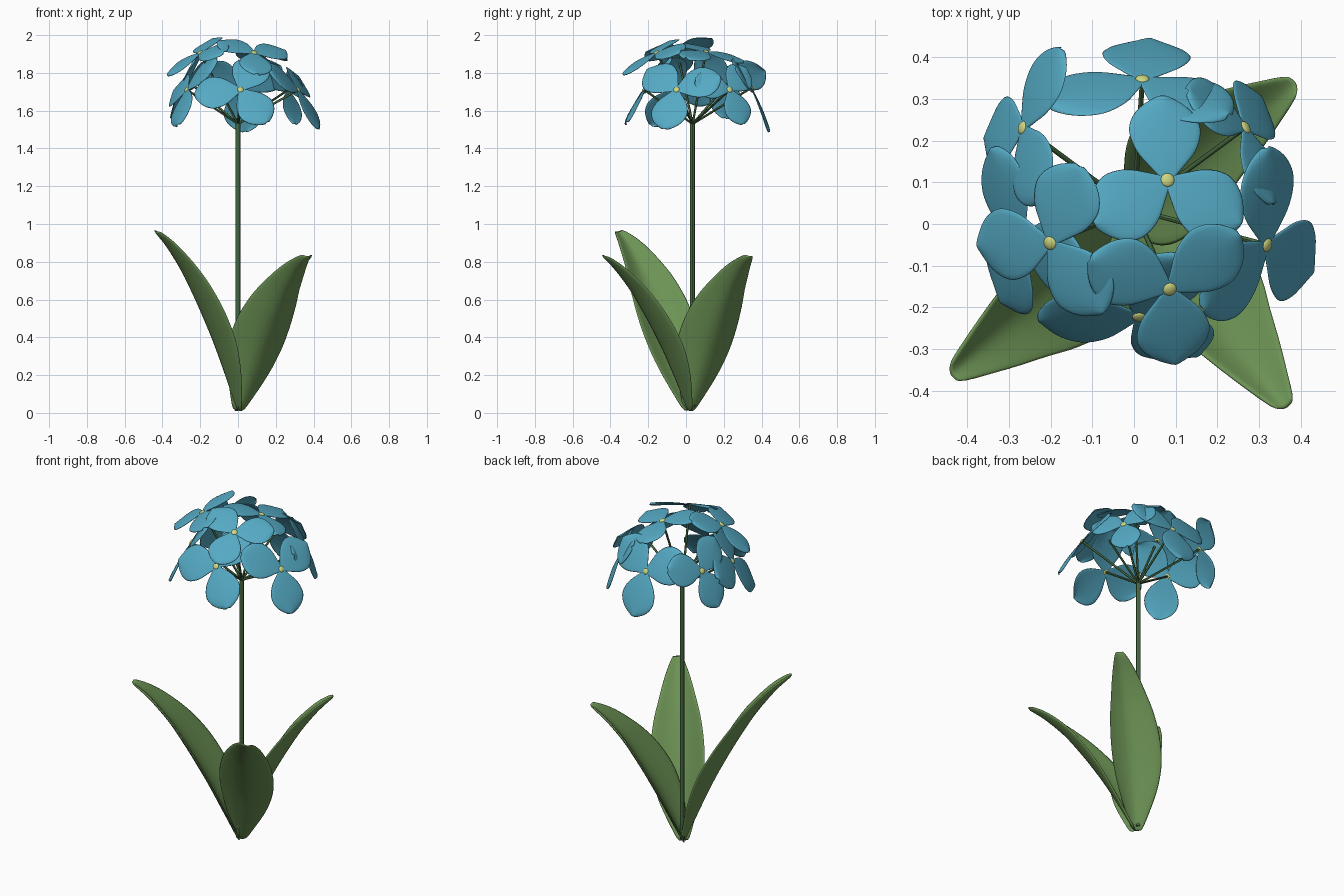
import bpy, math
from mathutils import Vector, Matrix

if "Cube" in bpy.data.objects:
    bpy.data.objects.remove(bpy.data.objects["Cube"])


def material(name, rgb):
    m = bpy.data.materials.new(name)
    m.diffuse_color = (*rgb, 1)
    m.use_nodes = True
    m.node_tree.nodes["Principled BSDF"].inputs["Base Color"].default_value = m.diffuse_color
    return m


LEAF = material("leaf_green", (0.15, 0.29, 0.09))
STEM = material("stem_green", (0.06, 0.14, 0.05))
BLUE = material("petal_blue", (0.09, 0.40, 0.55))
YELLOW = material("centre_yellow", (0.62, 0.68, 0.22))


def curve_at(points, t):
    """Linear interpolation through (t, value...) rows."""
    for a, b in zip(points, points[1:]):
        if t <= b[0]:
            f = (t - a[0]) / (b[0] - a[0])
            return [u + (v - u) * f for u, v in zip(a[1:], b[1:])]
    return list(points[-1][1:])


def sheet(func, rows, cols):
    """Grid of points func(t, s), t in 0..1 and s in -1..1."""
    verts = [func(i / rows, 2 * j / cols - 1) for i in range(rows + 1) for j in range(cols + 1)]
    n = cols + 1
    faces = [(i * n + j, i * n + j + 1, (i + 1) * n + j + 1, (i + 1) * n + j)
             for i in range(rows) for j in range(cols)]
    return verts, faces


def make_object(name, verts, faces, mat, thickness):
    me = bpy.data.meshes.new(name)
    me.from_pydata(verts, [], faces)
    me.materials.append(mat)
    me.polygons.foreach_set("use_smooth", [True] * len(me.polygons))
    ob = bpy.data.objects.new(name, me)
    bpy.context.collection.objects.link(ob)
    so = ob.modifiers.new("thickness", 'SOLIDIFY')
    so.thickness = thickness
    so.offset = 0
    su = ob.modifiers.new("smooth", 'SUBSURF')
    su.levels = su.render_levels = 1
    return ob


def rod(name, a, b, radius, mat):
    a, b = Vector(a), Vector(b)
    bpy.ops.mesh.primitive_cylinder_add(vertices=12, radius=radius, depth=(b - a).length,
                                        location=(a + b) / 2)
    ob = bpy.context.object
    ob.name = name
    ob.rotation_euler = (b - a).to_track_quat('Z', 'Y').to_euler()
    ob.data.materials.append(mat)
    bpy.ops.object.shade_smooth_by_angle()


# Stem
HUB = Vector((0, 0.035, 1.53))
rod("stem", (0, 0.035, 0.03), HUB + Vector((0, 0, 0.005)), 0.013, STEM)

# Leaves: midrib (t, radius, height) and half width (t, w), rolled about the midrib
RIB = [(0, 0.0, 0.01), (0.18, 0.07, 0.17), (0.4, 0.165, 0.37), (0.6, 0.265, 0.55),
       (0.78, 0.37, 0.72), (0.92, 0.49, 0.87), (1, 0.57, 0.935)]
WIDTH = [(0, 0.03), (0.1, 0.07), (0.25, 0.125), (0.4, 0.155), (0.55, 0.155),
         (0.7, 0.135), (0.85, 0.09), (0.95, 0.05), (1, 0.025)]


def leaf(name, angle, reach, height):
    out = Vector((math.cos(angle), math.sin(angle), 0))
    side = Vector((-out.y, out.x, 0))
    normal = out * 0.85 - Vector((0, 0, 0.5))

    def point(t, s):
        r, z = curve_at(RIB, t)
        w = curve_at(WIDTH, t)[0]
        roll = math.radians(26 - 10 * t)
        cup = 0.5 * w * abs(s) ** 1.5
        across = side * math.cos(roll) + normal * math.sin(roll)
        inward = side * math.sin(roll) - normal * math.cos(roll)
        return (out * (r * reach) + Vector((0, 0.015, z * height))
                + across * (w * s) + inward * cup)
    make_object(name, *sheet(point, 14, 6), LEAF, 0.012)


leaf("leaf_left", math.radians(220.5), 1.02, 1.03)
leaf("leaf_front", math.radians(-51.5), 1.03, 0.89)
leaf("leaf_back", math.radians(39.5), 0.89, 0.89)

# Florets: centre, direction of first petal, size, facing (None = away from the hub)
FLORETS = [
    ((0.08, 0.105, 1.91), (0, 1, 0), 0.96, None),
    ((-0.20, -0.045, 1.905), (0.035, 0.11, 0.06), 0.97, (-0.47, -0.25, 0.85)),
    ((0.085, -0.155, 1.905), (0.01, -0.1, -0.05), 0.98, None),
    ((0.012, -0.22, 1.71), (0.5, 0, -0.87), 1.12, None),
    ((0.317, -0.05, 1.71), (0, -0.1, -1), 1.12, (0.78, -0.25, 0.58)),
    ((0.265, 0.23, 1.71), (0, 0.25, -1), 0.92, (0.77, 0.47, 0.43)),
    ((0.02, 0.345, 1.72), (0.05, 0, -1), 1.16, (0.03, 0.89, 0.45)),
    ((-0.265, 0.23, 1.755), (-0.1, -0.02, -0.18), 1.0, (-0.85, 0.2, 0.45)),
    ((-0.27, -0.045, 1.71), (-0.03, -0.12, -0.17), 1.1, (-0.79, -0.3, 0.52)),
]
PETAL = [(0, 0.012), (0.15, 0.042), (0.3, 0.072), (0.45, 0.089), (0.6, 0.094),
         (0.75, 0.085), (0.88, 0.06), (0.96, 0.034), (1, 0.01)]


def petal_point(t, s):
    w = curve_at(PETAL, t)[0]
    return Vector((0.218 * t, w * s, 0.012 * t - 0.024 * t ** 2 - 0.012 * s * s * t))


for k, (centre, hint, size, facing) in enumerate(FLORETS, 1):
    c = Vector(centre)
    n = (Vector(facing) if facing else c - HUB).normalized()
    x = Vector(hint)
    x = (x - n * x.dot(n)).normalized()
    frame = Matrix((x, n.cross(x), n)).transposed()
    rod(f"pedicel_{k}", HUB, c - n * 0.004, 0.006, STEM)
    verts, faces = [], []
    pv, pf = sheet(petal_point, 10, 6)
    for i in range(3):
        spin = frame @ Matrix.Rotation(i * math.tau / 3, 3, 'Z')
        base = len(verts)
        verts += [c + spin @ p * size for p in pv]
        faces += [tuple(base + v for v in f) for f in pf]
    make_object(f"floret_petals_{k}", verts, faces, BLUE, 0.006)
    # Floret centre
    bpy.ops.mesh.primitive_uv_sphere_add(segments=16, ring_count=8, radius=0.017, location=c + n * 0.002)
    ob = bpy.context.object
    ob.name = f"floret_centre_{k}"
    ob.scale = (1, 1, 0.5)
    ob.rotation_euler = n.to_track_quat('Z', 'Y').to_euler()
    ob.data.materials.append(YELLOW)
    bpy.ops.object.shade_smooth()
